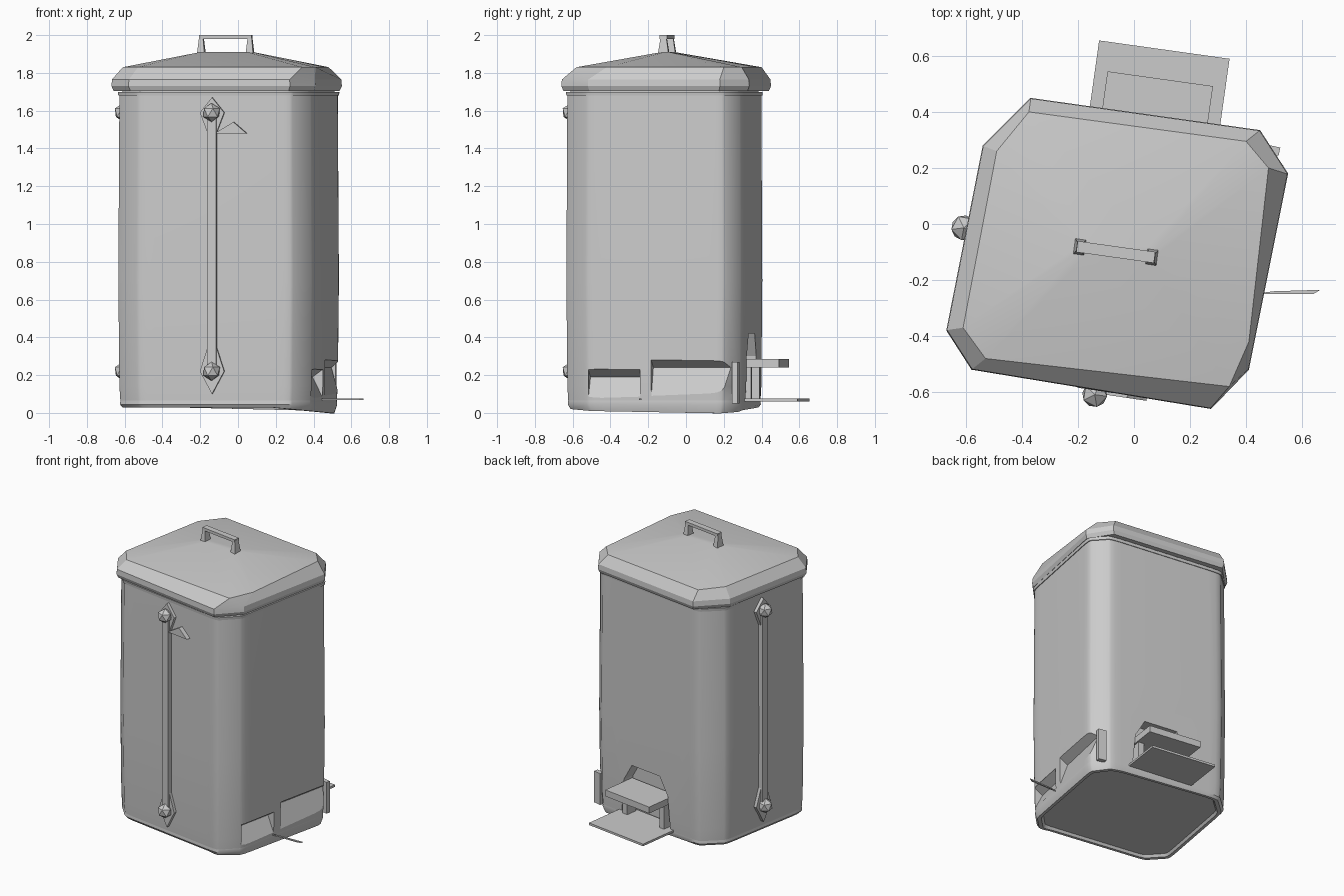
import bpy, bmesh, math
from mathutils import Matrix, Vector

cube = bpy.data.objects.get("Cube")
if cube:
    bpy.data.objects.remove(cube, do_unlink=True)

grey = bpy.data.materials.new("light grey")
grey.use_nodes = True
COLOUR = (0.6, 0.6, 0.6, 1)
grey.diffuse_color = COLOUR
grey.node_tree.nodes["Principled BSDF"].inputs["Base Color"].default_value = COLOUR


def activate(obj):
    bpy.ops.object.select_all(action='DESELECT')
    obj.select_set(True)
    bpy.context.view_layer.objects.active = obj


def finish(name, bm, matrix=None, smooth=None):
    bmesh.ops.recalc_face_normals(bm, faces=bm.faces)
    mesh = bpy.data.meshes.new(name)
    bm.to_mesh(mesh)
    bm.free()
    mesh.materials.append(grey)
    obj = bpy.data.objects.new(name, mesh)
    bpy.context.collection.objects.link(obj)
    if matrix:
        obj.matrix_world = matrix
    if smooth:
        activate(obj)
        bpy.ops.object.shade_smooth_by_angle(angle=math.radians(smooth))
    return obj


def loft(name, rings, matrix=None, smooth=None):
    """Skin a closed solid through rings with equal point counts."""
    bm = bmesh.new()
    loops = [[bm.verts.new(p) for p in ring] for ring in rings]
    for a, b in zip(loops, loops[1:]):
        for i in range(len(a)):
            j = (i + 1) % len(a)
            bm.faces.new((a[i], a[j], b[j], b[i]))
    bm.faces.new(loops[0])
    bm.faces.new(loops[-1])
    return finish(name, bm, matrix, smooth)


def prism(name, profile, x0, x1, matrix=None):
    """Extrude a (y, z) profile along local x."""
    return loft(name, [[(x, y, z) for y, z in profile] for x in (x0, x1)], matrix)


def box(name, x, y, z, matrix=None):
    return prism(name, [(y[0], z[0]), (y[1], z[0]), (y[1], z[1]), (y[0], z[1])], *x, matrix)


def ring(outline, z, scale=1.0, sag=0.0):
    """Scaled outline at height z; sag lowers the part beyond x = 0.2."""
    return [(CX + (x - CX) * scale, CY + (y - CY) * scale, z - sag * max(0, x - 0.2))
            for x, y in outline]


def rounded(outline, t=0.1, steps=3):
    """Replace each corner by a short curve."""
    pts = [Vector(p) for p in outline]
    result = []
    for i, p in enumerate(pts):
        a, c = p.lerp(pts[i - 1], t), p.lerp(pts[(i + 1) % len(pts)], t)
        for k in range(steps + 1):
            s = k / steps
            result.append(a.lerp(p, s).lerp(p.lerp(c, s), s))
    return result


def wall(x, y, degrees):
    """Frame on a wall: local x runs along it, local -y points outward."""
    return Matrix.Translation((x, y, 0)) @ Matrix.Rotation(math.radians(degrees), 4, 'Z')


def cut(target, cutter):
    mod = target.modifiers.new("cut", 'BOOLEAN')
    mod.object = cutter
    mod.solver = 'EXACT'
    activate(target)
    bpy.ops.object.modifier_apply(modifier=mod.name)
    bpy.data.objects.remove(cutter, do_unlink=True)


CX, CY = -0.06, -0.10
body_outline = [(-0.38, 0.41), (0.445, 0.30), (0.54, 0.195), (0.40, -0.52),
                (0.28, -0.64), (-0.525, -0.52), (-0.64, -0.395), (-0.52, 0.285)]
lid_outline = [(-0.37, 0.45), (0.45, 0.335), (0.55, 0.18), (0.41, -0.52),
               (0.275, -0.66), (-0.58, -0.52), (-0.67, -0.38), (-0.54, 0.28)]
lid_top = [(-0.375, 0.40), (0.40, 0.295), (0.48, 0.20), (0.41, -0.42),
           (0.34, -0.58), (-0.53, -0.48), (-0.61, -0.37), (-0.49, 0.26)]
lid_ridge = [(-0.17, -0.06), (0.05, -0.08), (0.08, -0.09), (0.08, -0.11),
             (0.05, -0.13), (-0.17, -0.11), (-0.20, -0.10), (-0.20, -0.08)]

# Bin body, slightly drawn in at the base
soft = rounded(body_outline)
body = loft("bin_body", [ring(soft, 0.055, 0.98), ring(soft, 0.14, 0.99), ring(soft, 0.7),
                         ring(soft, 1.69, 0.99)], smooth=35)

# Pedal recess in the back wall
back = wall(0.07, 0.35, 172)
arch = [(-0.21, 0.07), (-0.19, 0.30), (-0.12, 0.42), (0.12, 0.42), (0.19, 0.30), (0.21, 0.07)]
cut(body, loft("recess_cutter", [[(x, y, z) for x, z in arch] for y in (-0.15, 0.09)], back))

# Sloped hollows at the foot of the side wall, the second running past the corner
side = wall(0.467, -0.155, 78)
for start, end, top in ((-0.37, -0.09, 0.23), (-0.03, 0.5, 0.28)):
    hollow = [(-0.12, 0.05), (-0.12, top + 0.03), (0.0, top), (0.055, top - 0.04), (0.0, 0.08)]
    cut(body, prism("hollow_cutter", hollow, start, end, side))
box("corner_strut", (0.40, 0.43), (0.035, 0.09), (0.05, 0.27), side)

# Base with a lip around a shallow recessed floor, and the collar
loft("base", [ring(soft, 0.07, 0.98), ring(soft, 0.045, 0.985), ring(soft, 0.028, 0.96, 0.09),
              ring(soft, 0.028, 0.92, 0.09), ring(soft, 0.045, 0.90)], smooth=35)
loft("collar", [ring(soft, 1.68, 1.0), ring(soft, 1.70, 1.005)], smooth=35)
loft("neck", [ring(soft, 1.69, 0.96), ring(soft, 1.72, 0.96)], smooth=35)

# Lid with a flared skirt and a shallow hipped top
loft("lid", [ring(lid_outline, 1.705, 0.98), ring(lid_outline, 1.73),
             ring(lid_outline, 1.765, 0.995), ring(lid_top, 1.83),
             ring(lid_ridge, 1.91)], smooth=20)

# Lid handle: two tapered legs and a grip
grip = wall(-0.065, -0.10, -8)
for sign, label in ((-1, "right"), (1, "left")):
    loft("handle_leg_" + label,
         [[(sign * 0.13 + dx * 0.7, dy, z) for dx, dy in ((-w, -w), (w, -w), (w, w), (-w, w))]
          for w, z in ((0.03, 1.89), (0.015, 1.99))], grip)
box("handle_grip", (-0.14, 0.14), (-0.02, 0.02), (1.98, 2.0), grip)

# Rods with knobs on the front and side walls
for label, frame in (("front", wall(-0.135, -0.574, -8.5)), ("side", wall(-0.573, -0.02, 259.5))):
    box(label + "_rod", (-0.025, 0.025), (-0.035, 0.01), (0.2, 1.6), frame)
    for end, z, drop, rise in (("upper", 1.59, 0.17, 0.08), ("lower", 0.22, 0.12, 0.2)):
        plate = [(0, z - drop), (0.065, z), (0, z + rise), (-0.065, z)]
        loft(f"{label}_{end}_plate", [[(x, y, h) for x, h in plate] for y in (-0.02, 0.01)], frame)
        bm = bmesh.new()
        bmesh.ops.create_icosphere(bm, subdivisions=1, radius=0.05)
        finish(f"{label}_{end}_knob", bm, frame @ Matrix.Translation((0, -0.035, z)))

# Small tab beside the front rod
loft("front_tab", [[(x, y, z) for x, z in ((-0.06, 1.48), (0.11, 1.48), (0.04, 1.54))]
                   for y in (-0.03, 0.01)], wall(-0.06, -0.585, -8.5))

# Foot pedal: wide lower plate, raised tread and its arms
box("pedal_plate", (-0.235, 0.235), (-0.275, 0.08), (0.06, 0.075), back)
box("pedal_tread", (-0.19, 0.19), (-0.17, 0.08), (0.24, 0.285), back)
for label, x in (("left", -0.16), ("right", 0.16)):
    box("pedal_arm_" + label, (x - 0.02, x + 0.02), (-0.02, 0.06), (0.075, 0.24), back)

# Thin side lever
loft("side_lever", [[(0.42, -0.25, z), (0.64, -0.25, z), (0.665, -0.235, z), (0.50, -0.24, z)]
                    for z in (0.068, 0.076)])
